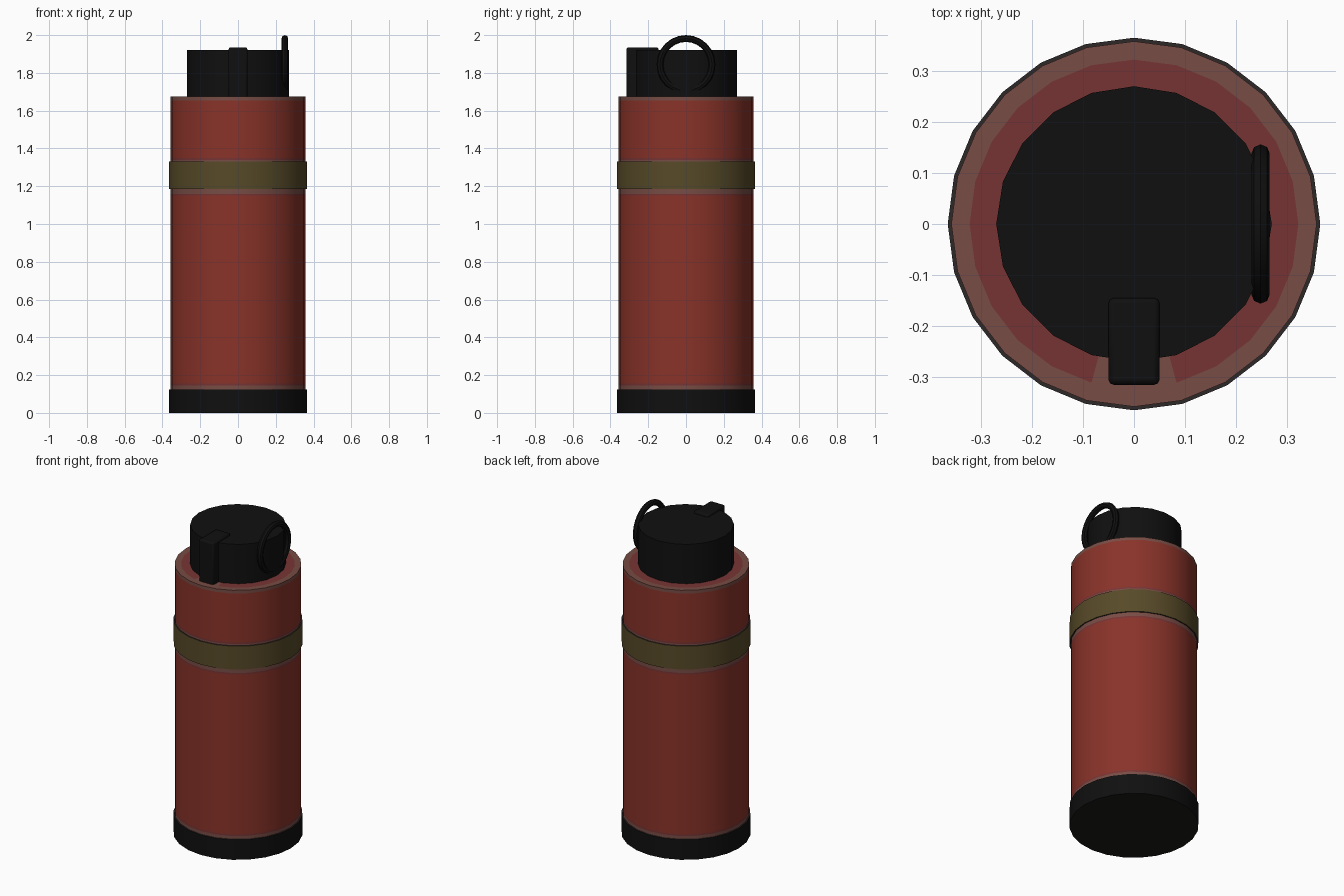
import bpy, bmesh, math

if "Cube" in bpy.data.objects:
    bpy.data.objects.remove(bpy.data.objects["Cube"])


def mat(name, r, g, b):
    m = bpy.data.materials.new(name)
    m.diffuse_color = (r, g, b, 1)
    m.use_nodes = True
    m.node_tree.nodes["Principled BSDF"].inputs["Base Color"].default_value = m.diffuse_color
    return m


RED = mat("red paint", 0.25, 0.033, 0.022)
WORN = mat("worn edge", 0.185, 0.072, 0.058)
FADED = mat("faded red", 0.185, 0.034, 0.034)
OLIVE = mat("olive band", 0.095, 0.068, 0.021)
DARK = mat("dark lip", 0.028, 0.021, 0.022)
BLACK = mat("black", 0.005, 0.005, 0.005)
SOLE = mat("dark grey underside", 0.011, 0.010, 0.009)


def smooth(ob):
    bpy.ops.object.select_all(action='DESELECT')
    ob.select_set(True)
    bpy.context.view_layer.objects.active = ob
    bpy.ops.object.shade_smooth_by_angle(angle=math.radians(30))


def lathe(name, profile, sides, mats):
    """Spin (r, z) points listed bottom to top; mats holds one material per segment."""
    me = bpy.data.meshes.new(name)
    ob = bpy.data.objects.new(name, me)
    bpy.context.collection.objects.link(ob)
    slots = list(dict.fromkeys(mats))
    for m in slots:
        me.materials.append(m)
    bm = bmesh.new()
    rings = []
    for r, z in profile:
        if r == 0:
            rings.append([bm.verts.new((0, 0, z))] * sides)
        else:
            rings.append([bm.verts.new((r * math.cos(2 * math.pi * i / sides),
                                        r * math.sin(2 * math.pi * i / sides), z))
                          for i in range(sides)])
    for k, m in enumerate(mats):
        a, b = rings[k], rings[k + 1]
        for i in range(sides):
            j = (i + 1) % sides
            loop = list(dict.fromkeys([a[i], a[j], b[j], b[i]]))
            bm.faces.new(loop).material_index = slots.index(m)
    bm.normal_update()
    bm.to_mesh(me)
    bm.free()
    smooth(ob)
    return ob


R, RB = 0.358, 0.365

# red canister, worn beside every edge and fitting
body = lathe("canister_body",
             [(R, 0.10), (R, 0.145), (R, 0.155), (R, 1.15), (R, 1.16),
              (R, 1.34), (R, 1.35), (R, 1.655), (R, 1.675), (0.322, 1.675), (0.2, 1.675)],
             24, [WORN, FADED, RED, FADED, WORN, FADED, RED, WORN, WORN, FADED])
# worn patch on the top around the lever
worn_slot = body.data.materials.find("worn edge")
for p in body.data.polygons:
    if p.normal.z > 0.9 and p.center.y < 0 and abs(p.center.x) < 0.06:
        p.material_index = worn_slot

# base cup
lathe("base_cup", [(0, 0), (RB, 0), (RB, 0.125), (0.34, 0.125)], 24, [SOLE, BLACK, DARK])

# olive stripe band with dark lips
lathe("olive_band", [(0.34, 1.185), (RB, 1.185), (RB, 1.33), (0.34, 1.33)],
      24, [DARK, OLIVE, DARK])

# fuse cap
lathe("fuse_cap", [(0.27, 1.665), (0.27, 1.92), (0, 1.92)], 20, [BLACK, BLACK])

# lever block on the front of the cap
bpy.ops.mesh.primitive_cube_add(size=1, location=(0, -0.23, 1.8))
lever = bpy.context.object
lever.name = "lever"
lever.scale = (0.10, 0.17, 0.27)
bpy.ops.object.transform_apply(location=False, rotation=False, scale=True)
lever.data.materials.append(BLACK)
bev = lever.modifiers.new("soft edges", 'BEVEL')
bev.width = 0.01
bev.segments = 2
smooth(lever)

# pull ring on the right of the cap
bpy.ops.mesh.primitive_torus_add(location=(0.248, 0, 1.844), rotation=(0, math.pi / 2, 0),
                                 major_radius=0.138, minor_radius=0.018,
                                 major_segments=24, minor_segments=8)
ring = bpy.context.object
ring.name = "pull_ring"
ring.data.materials.append(BLACK)
smooth(ring)
